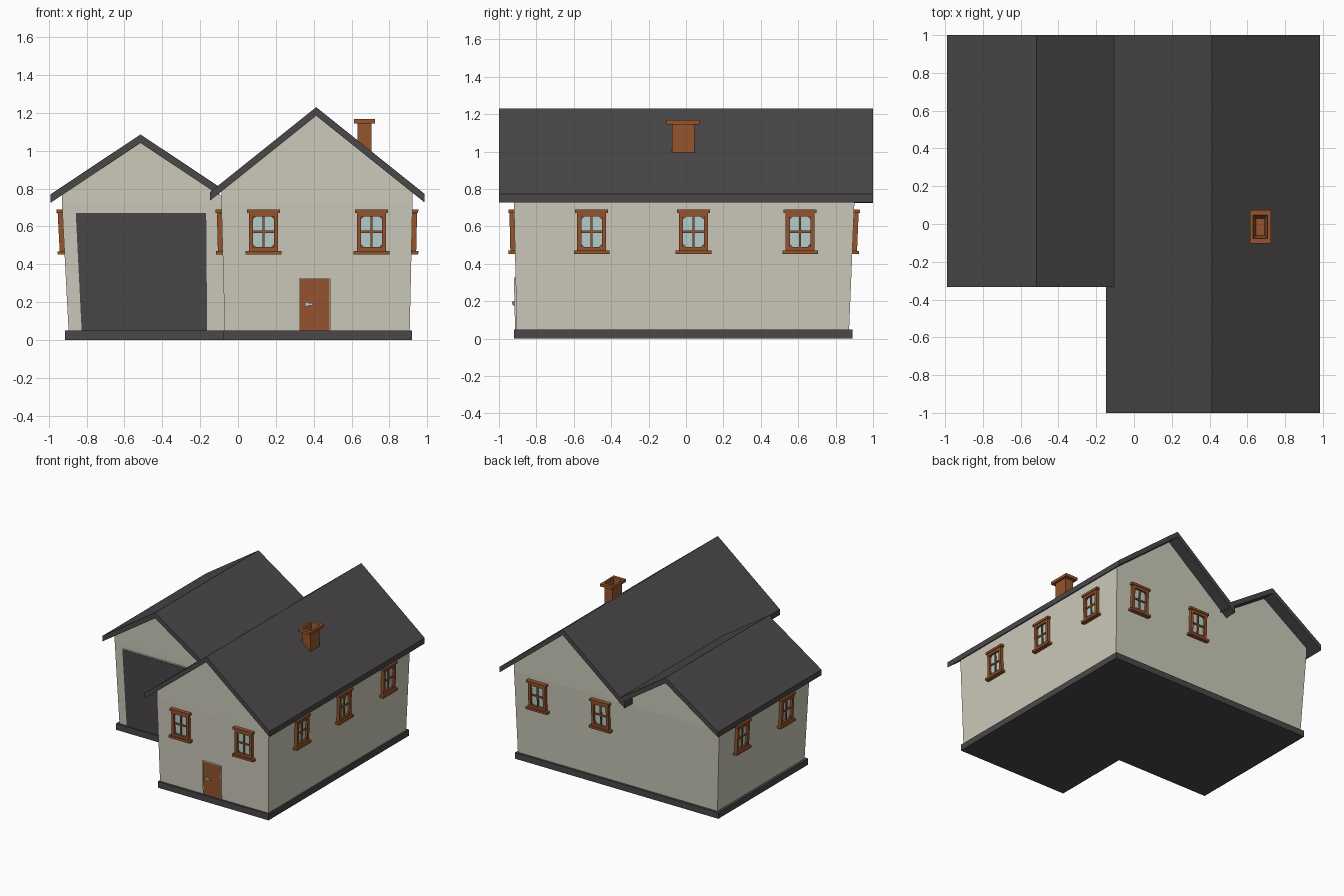
import bpy, bmesh, math
from mathutils import Matrix, Vector

if "Cube" in bpy.data.objects:
    bpy.data.objects.remove(bpy.data.objects["Cube"])


def mat(name, r, g, b):
    m = bpy.data.materials.new(name)
    m.diffuse_color = (r, g, b, 1)
    m.use_nodes = True
    m.node_tree.nodes["Principled BSDF"].inputs["Base Color"].default_value = m.diffuse_color
    return m


WALL = mat("cream wall", 0.60, 0.585, 0.49)
DARK = mat("dark slate", 0.068, 0.063, 0.064)
WOOD = mat("brown wood", 0.30, 0.09, 0.027)
GLASS = mat("pale glass", 0.46, 0.63, 0.61)
METAL = mat("pale metal", 0.62, 0.61, 0.57)


def finish(name, bm, mats):
    bmesh.ops.recalc_face_normals(bm, faces=bm.faces)
    me = bpy.data.meshes.new(name)
    bm.to_mesh(me)
    bm.free()
    for m in mats:
        me.materials.append(m)
    ob = bpy.data.objects.new(name, me)
    bpy.context.collection.objects.link(ob)
    return ob


def loft(name, rings, material):
    """Skin a stack of equal-length 3D rings and cap both ends."""
    bm = bmesh.new()
    vs = [[bm.verts.new(p) for p in r] for r in rings]
    n = len(rings[0])
    for a, b in zip(vs, vs[1:]):
        for i in range(n):
            j = (i + 1) % n
            bm.faces.new((a[i], a[j], b[j], b[i]))
    bm.faces.new(vs[0])
    bm.faces.new(vs[-1])
    return finish(name, bm, [material])


def prism(name, profile, y0, y1, material):
    """Extrude an xz profile along y."""
    return loft(name, [[(x, y, z) for x, z in profile] for y in (y0, y1)], material)


def ell(x0, x1, xm, y0, ym, y1, z):
    """L-shaped plan ring."""
    return [(xm, y0, z), (x1, y0, z), (x1, y1, z), (x0, y1, z), (x0, ym, z), (xm, ym, z)]


def box(bm, M, c, s, idx=0, turn=0):
    """Box in wall space: c = (along, up, out), s = size."""
    T = M @ Matrix.Translation(c) @ Matrix.Rotation(turn, 4, 'Z') @ Matrix.Diagonal((*s, 1))
    res = bmesh.ops.create_cube(bm, size=1, matrix=T)
    for f in {f for v in res['verts'] for f in v.link_faces}:
        f.material_index = idx


def wall_space(p0, p1, along):
    """Axes on a leaning wall: along, up the slope, outward; origin at foot."""
    p0, p1, u = Vector(p0), Vector(p1), Vector(along)
    v = (p1 - p0).normalized()
    n = u.cross(v)
    M = Matrix((u, v, n)).transposed().to_4x4()
    M.translation = p0
    return M


# foundation and leaning walls
Z0, Z1 = 0.05, 0.72
loft("foundation", [ell(-0.915, 0.92, -0.08, -0.92, -0.268, 0.89, z) for z in (0, Z0)], DARK)
loft("walls", [ell(-0.895, 0.907, -0.07, -0.905, -0.25, 0.872, Z0),
               ell(-0.93, 0.922, -0.088, -0.92, -0.262, 0.90, Z1)], WALL)


# gables and roofs
def under(x, ridge, top, slope):
    return top - slope * abs(x - ridge) + 0.006


def gable(name, x0, x1, ridge, top, slope, y0):
    prism(name, [(x0, Z1), (x1, Z1), (x1, under(x1, ridge, top, slope)), (ridge, top + 0.006),
                 (x0, under(x0, ridge, top, slope))], y0, 0.90, WALL)


def roof(name, x0, x1, ridge, top, slope, y0, t=0.045):
    zl, zr = top - slope * (ridge - x0), top - slope * (x1 - ridge)
    prism(name, [(x0, zl), (ridge, top), (x1, zr), (x1, zr - t), (ridge, top - t), (x0, zl - t)],
          y0, 1.0, DARK)


gable("house_gable", -0.088, 0.922, 0.413, 1.185, 0.8, -0.92)
gable("garage_gable", -0.93, -0.088, -0.515, 1.04, 0.665, -0.262)
roof("house_roof", -0.147, 0.985, 0.413, 1.23, 0.8, -1.0)
roof("garage_roof", -0.99, -0.10, -0.515, 1.086, 0.665, -0.333)


# hollow chimney with a wider cap
def rect(hx, hy, z):
    return [(0.669 + sx * hx, -0.015 + sy * hy, z) for sx, sy in ((-1, -1), (1, -1), (1, 1), (-1, 1))]


loft("chimney", [rect(0.037, 0.06, 0.93), rect(0.037, 0.06, 1.145), rect(0.055, 0.088, 1.145),
                 rect(0.055, 0.088, 1.168), rect(0.038, 0.062, 1.168), rect(0.022, 0.045, 1.05)], WOOD)


# walls as coordinate frames, each taking the position along the wall
def front(x): return wall_space((x, -0.905, Z0), (x, -0.92, Z1), (1, 0, 0))
def back(x): return wall_space((x, 0.872, Z0), (x, 0.90, Z1), (-1, 0, 0))
def right(y): return wall_space((0.907, y, Z0), (0.922, y, Z1), (0, 1, 0))
def left(y): return wall_space((-0.895, y, Z0), (-0.93, y, Z1), (0, -1, 0))
def inner(y): return wall_space((-0.07, y, Z0), (-0.088, y, Z1), (0, -1, 0))


def window(name, M):
    bm = bmesh.new()
    c = 0.522                                             # centre height above wall foot
    box(bm, M, (0, c, 0.003), (0.13, 0.19, 0.008), 1)     # glass
    for s in (-1, 1):
        box(bm, M, (s * 0.066, c, 0.01), (0.022, 0.20, 0.03))            # side posts
        box(bm, M, (0, c + s * 0.092, 0.01), (0.11, 0.022, 0.028))       # top and bottom rails
        for k in (-1, 1):                                                # corner brackets
            box(bm, M, (s * 0.054, c + k * 0.08, 0.008), (0.018, 0.018, 0.016), 0, math.pi / 4)
    box(bm, M, (0, c, 0.008), (0.012, 0.17, 0.016))       # glazing bars
    box(bm, M, (0, c, 0.008), (0.11, 0.012, 0.015))
    box(bm, M, (0, c, 0.008), (0.02, 0.02, 0.017), 0, math.pi / 4)
    box(bm, M, (0, c - 0.110, 0.014), (0.19, 0.018, 0.044))   # sill
    box(bm, M, (0, c + 0.110, 0.012), (0.176, 0.018, 0.038))  # lintel
    finish(name, bm, [WOOD, GLASS])


for x in (0.135, 0.705):
    window("front_window", front(x))
    window("back_window", back(x))
for y in (-0.505, 0.04, 0.61):
    window("right_window", right(y))
for y in (0.04, 0.61):
    window("left_window", left(y))
window("inner_side_window", inner(-0.505))

# front door with thin frame and handle
M = front(0.405)
bm = bmesh.new()
box(bm, M, (0, 0.137, 0.001), (0.156, 0.272, 0.008))
for s in (-1, 1):
    box(bm, M, (s * 0.080, 0.138, 0.003), (0.005, 0.276, 0.012), 1)
box(bm, M, (0, 0.274, 0.003), (0.165, 0.005, 0.012), 1)
finish("front_door", bm, [WOOD, WALL])
bm = bmesh.new()
box(bm, M, (-0.042, 0.14, 0.010), (0.016, 0.024, 0.016))
box(bm, M, (-0.030, 0.14, 0.016), (0.04, 0.012, 0.010))
finish("door_handle", bm, [METAL])

# tapered garage door panel and its frame
G = wall_space((0, -0.25, Z0), (0, -0.262, Z1), (1, 0, 0))


def panel(name, grow, out, material):
    shape = [(-0.826 - grow, 0.0), (-0.163 + grow, 0.0), (-0.168 + grow, 0.62 + grow),
             (-0.857 - grow, 0.62 + grow)]
    loft(name, [[G @ Vector((x, z, n)) for x, z in shape] for n in (-0.005, out)], material)


panel("garage_door_frame", 0.008, 0.003, WALL)
panel("garage_door", 0.0, 0.006, DARK)
